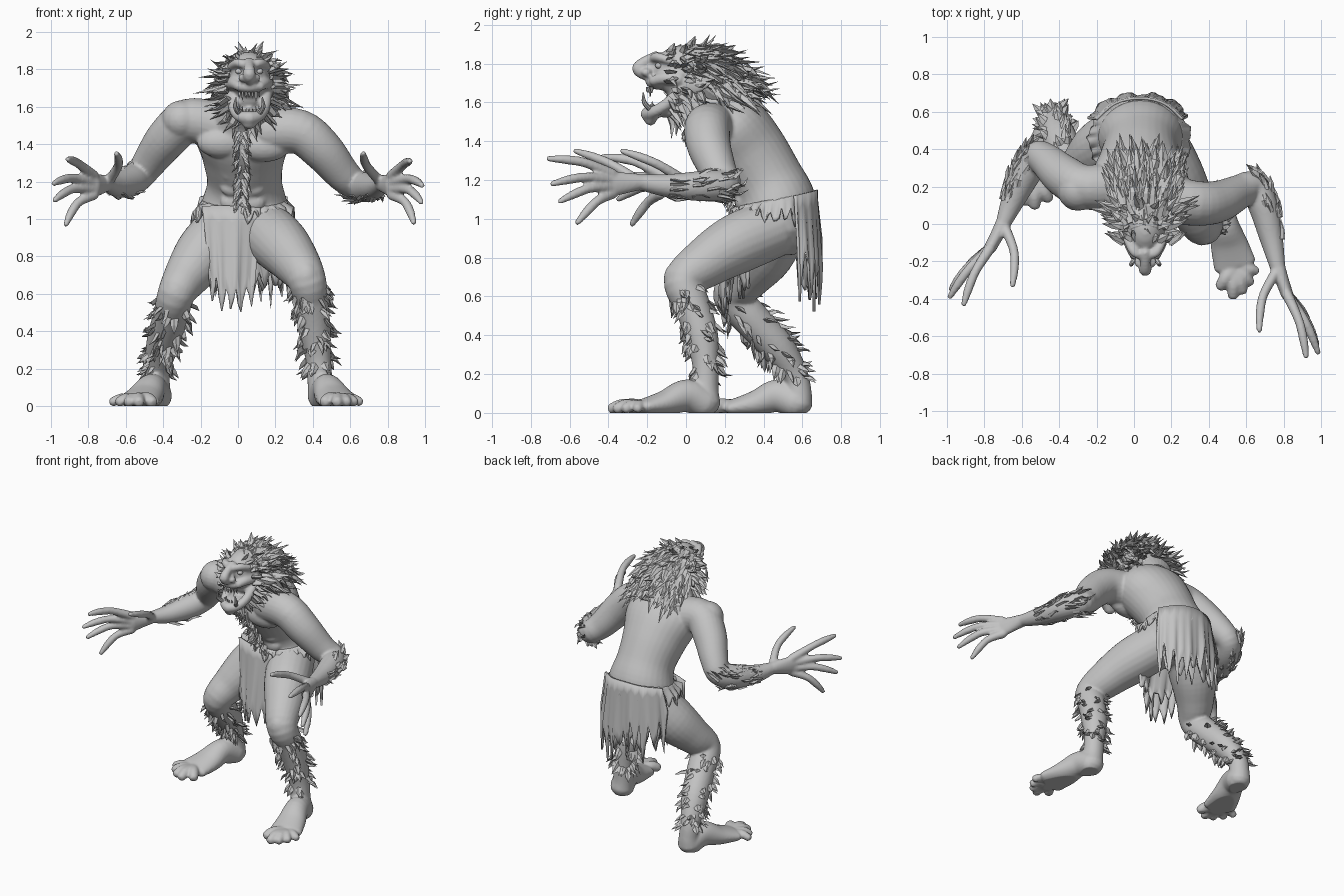
import bpy, bmesh, math, random
from mathutils import Vector, Matrix

random.seed(4)
if "Cube" in bpy.data.objects:
    bpy.data.objects.remove(bpy.data.objects["Cube"], do_unlink=True)

X, Z = Vector((1, 0, 0)), Vector((0, 0, 1))
grey = bpy.data.materials.new("clay grey")
grey.use_nodes = True
grey.diffuse_color = (0.55, 0.55, 0.55, 1)
grey.node_tree.nodes["Principled BSDF"].inputs["Base Color"].default_value = grey.diffuse_color


def finish(bm, name):
    bmesh.ops.recalc_face_normals(bm, faces=bm.faces[:])
    me = bpy.data.meshes.new(name)
    bm.to_mesh(me)
    bm.free()
    me.materials.append(grey)
    ob = bpy.data.objects.new(name, me)
    bpy.context.collection.objects.link(ob)
    return ob


def spline(points, steps=5):
    """Smooth curve through points of any dimension."""
    p = [Vector(q) for q in points]
    p = [p[0]] + p + [p[-1]]
    out = []
    for i in range(1, len(p) - 2):
        a, b, c, d = p[i - 1:i + 3]
        for k in range(steps):
            t = k / steps
            out.append((b * 2 + (c - a) * t + (a * 2 - b * 5 + c * 4 - d) * t * t
                        + (b * 3 - a - c * 3 + d) * t ** 3) * 0.5)
    return out + [p[-1]]


def loft(bm, points, ref=X, sides=24):
    """Rounded tube through (x, y, z, radius[, second radius]); returns its frames."""
    pts = spline([q if len(q) == 5 else (*q, q[3]) for q in points])
    pos = [Vector(q[:3]) for q in pts]
    frames = []
    for i, q in enumerate(pts):
        t = (pos[min(i + 1, len(pos) - 1)] - pos[max(i - 1, 0)]).normalized()
        s = (ref - t * ref.dot(t)).normalized()
        frames.append((pos[i], t, s, t.cross(s), q[3], q[4]))

    def cap(f, sign):
        c, t, s, u, a, b = f
        return [(c + t * sign * min(a, b) * k, t, s, u, a * m, b * m) for k, m in ((.4, .85), (.7, .5))]
    rows = cap(frames[0], -1)[::-1] + frames + cap(frames[-1], 1)
    rings = []
    for c, t, s, u, a, b in rows:
        rings.append([bm.verts.new(c + s * a * math.cos(k * math.tau / sides)
                                   + u * b * math.sin(k * math.tau / sides)) for k in range(sides)])
    for r0, r1 in zip(rings, rings[1:]):
        for k in range(sides):
            j = (k + 1) % sides
            bm.faces.new((r0[k], r0[j], r1[j], r1[k]))
    bm.faces.new(rings[0][::-1])
    bm.faces.new(rings[-1])
    return frames


def ball(bm, c, r):
    bmesh.ops.create_uvsphere(bm, u_segments=20, v_segments=12, radius=1,
                              matrix=Matrix.LocRotScale(Vector(c), None, Vector(r)))


def tuft(bm, root, d, length, w):
    """Flat curved spike of hair."""
    d = d.normalized()
    s = d.cross(Vector([random.uniform(-.5, .5) for _ in "xy"] + [1])).normalized()
    u = d.cross(s)
    bend = u * length * random.uniform(-.2, .2)
    rings = []
    for t, m in ((-.15, 1), (.45, .8)):
        c = root + d * length * t + bend * t
        rings.append([bm.verts.new(c + v * w * m) for v in (s, u * .5, -s, -u * .5)])
    tip = bm.verts.new(root + d * length - bend)
    for k in range(4):
        j = (k + 1) % 4
        bm.faces.new((rings[0][k], rings[0][j], rings[1][j], rings[1][k]))
        bm.faces.new((rings[1][k], rings[1][j], tip))
    bm.faces.new(rings[0][::-1])


def fur(bm, frames, count, length, w, out, along, keep):
    """Scatter tufts over a tube, leaning along it."""
    while count:
        c, t, s, u, a, b = random.choice(frames)
        g = random.uniform(0, math.tau)
        n = s * math.cos(g) + u * math.sin(g)
        if keep(n):
            root = c + s * a * math.cos(g) * .95 + u * b * math.sin(g) * .95
            jit = Vector([random.uniform(-.2, .2) for _ in "xyz"])
            tuft(bm, root, n * out + t * along + jit, length * random.uniform(.7, 1.25), w)
            count -= 1


# Torso, neck and chest muscles
body = bmesh.new()
loft(body, [(.03, .47, .95, .24, .19), (.035, .465, 1.08, .23, .205), (.035, .415, 1.2, .2, .19),
            (.03, .33, 1.33, .22, .2), (.03, .23, 1.46, .26, .2), (.03, .14, 1.56, .19, .15),
            (.05, .03, 1.62, .1, .1), (.06, -.02, 1.68, .09, .09)], sides=32)
for c in ((-.08, .12, 1.41), (.14, .1, 1.39)):
    ball(body, c, (.14, .075, .085))
for z, y in ((1.09, .285), (1.17, .255), (1.25, .205)):
    for x in (-.03, .08):
        ball(body, (x, y, z), (.065, .035, .05))

# Arms
arm_r = loft(body, [(-.12, .2, 1.5, .13), (-.27, .2, 1.525, .118), (-.38, .26, 1.43, .112),
                    (-.47, .34, 1.31, .092), (-.52, .36, 1.24, .08), (-.58, .27, 1.2, .083),
                    (-.65, .12, 1.18, .062), (-.7, 0, 1.19, .04)], Z)
arm_l = loft(body, [(.16, .14, 1.47, .13), (.33, .11, 1.465, .12), (.45, .12, 1.37, .112),
                    (.56, .17, 1.24, .093), (.635, .2, 1.18, .08), (.69, .1, 1.17, .08),
                    (.735, -.08, 1.17, .062), (.77, -.24, 1.19, .04)], Z)
ball(body, (-.3, .18, 1.53), (.11, .11, .105))
ball(body, (.36, .1, 1.46), (.105, .11, .105))


def hand(wrist, palm, thumb, tips):
    wrist, palm = Vector(wrist), Vector(palm)
    loft(body, [(*wrist, .042), (*wrist.lerp(palm, .5), .054, .036), (*palm, .068, .033)], Z)
    for i, tip in enumerate([thumb] + tips):
        tip = Vector(tip)
        base = wrist if i == 0 else palm + Z * (.05 - .033 * (i - 1))
        bow = X * math.copysign(.02, wrist.x) + Z * .025
        if i == 0:
            bow = Z * .02 - X * math.copysign(.035, wrist.x)
        loft(body, [(*base, .03), (*(base.lerp(tip, .4) + bow), .025),
                    (*(base.lerp(tip, .72) + bow * .7), .024), (*tip, .015)], Z, 10)


hand((-.7, 0, 1.19), (-.77, -.13, 1.18), (-.65, -.33, 1.35),
     [(-.91, -.43, 1.32), (-.985, -.39, 1.19), (-.98, -.35, 1.1), (-.92, -.28, .97)])
hand((.77, -.24, 1.19), (.82, -.38, 1.18), (.67, -.57, 1.35),
     [(.92, -.71, 1.31), (.985, -.69, 1.18), (.98, -.65, 1.09), (.94, -.56, .98)])

# Legs
leg_l = loft(body, [(.13, .44, .95, .155), (.22, .26, .87, .155), (.3, .11, .78, .132), (.365, -.01, .68, .105),
                    (.39, .03, .56, .092), (.41, .08, .4, .086), (.43, .1, .25, .068),
                    (.44, .1, .12, .068), (.45, .1, .05, .078)])
leg_r = loft(body, [(-.07, .47, .95, .155), (-.18, .4, .82, .155), (-.27, .31, .7, .125), (-.33, .24, .6, .1),
                    (-.36, .34, .48, .095), (-.4, .47, .34, .09), (-.43, .56, .2, .068),
                    (-.43, .58, .1, .068), (-.43, .575, .05, .078)])
ball(body, (.365, -.05, .69), (.07, .065, .085))
ball(body, (-.33, .2, .61), (.07, .06, .085))


def foot(heel, mid, toes):
    heel, mid = Vector(heel), Vector(mid)
    loft(body, [(*heel, .08), (*(heel.lerp(mid, .3) + Z * .045), .08, .085),
                (*(heel.lerp(mid, .65) + Z * .015), .1, .066), (*mid, .115, .045)])
    for i, (x, y) in enumerate(toes):
        tip = Vector((x, y, .022))
        r = .038 - .002 * i
        base = mid.lerp(tip, .1)
        loft(body, [(*base, r * 1.1), (*(base.lerp(tip, .6) + Z * .014), r), (*tip, r * .85)], X, 10)


foot((.45, .1, .05), (.54, -.22, .028), [(.465, -.33), (.53, -.38), (.58, -.355), (.62, -.31), (.65, -.25)])
foot((-.43, .57, .05), (-.535, .25, .028), [(-.46, .14), (-.53, .1), (-.585, .12), (-.635, .17), (-.67, .23)])

# Head: skull, muzzle, hooked nose, brow, open jaw, ears
ball(body, (.06, -.02, 1.76), (.11, .15, .135))
ball(body, (.06, -.13, 1.705), (.075, .08, .04))
ball(body, (.06, -.15, 1.775), (.035, .07, .055))
ball(body, (.06, -.08, 1.555), (.065, .1, .035))
loft(body, [(.06, -.15, 1.835, .03), (.06, -.21, 1.81, .028), (.06, -.245, 1.775, .034), (.06, -.215, 1.745, .03)])
for s in (-1, 1):
    h = lambda x, y, z, *r: (.06 + s * x, y, z, *r)
    loft(body, [h(.015, -.17, 1.82, .022), h(.06, -.15, 1.835, .024), h(.1, -.08, 1.815, .02)], Z)
    loft(body, [h(.1, -.03, 1.72, .035), h(.08, -.11, 1.725, .032), h(.055, -.17, 1.71, .025)], Z)
    loft(body, [h(.09, 0, 1.68, .035), h(.08, -.1, 1.59, .03), h(.05, -.17, 1.55, .03), h(0, -.2, 1.54, .036)], Z)
    loft(body, [h(.04, -.165, 1.545, .03), h(0, -.185, 1.51, .032)], Z)
    loft(body, [h(.1, -.01, 1.69, .042, .02), h(.15, .05, 1.68, .04, .016), h(.22, .13, 1.7, .008, .006)], Z)
    ball(body, h(.037, -.205, 1.755), (.022, .026, .022))

# Fuse all the flesh into one smooth skin with flat soles
ob = finish(body, "body")
rm = ob.modifiers.new("fuse", "REMESH")
rm.mode, rm.voxel_size = "VOXEL", .0095
sm = ob.modifiers.new("soften", "SMOOTH")
sm.factor, sm.iterations = .5, 3
skin = bpy.data.meshes.new_from_object(ob.evaluated_get(bpy.context.evaluated_depsgraph_get()))
ob.modifiers.clear()
ob.data = skin
for v in skin.vertices:
    v.co.z = max(v.co.z, 0)
for p in skin.polygons:
    p.use_smooth = True
if not skin.materials:
    skin.materials.append(grey)

# Eyes, teeth and tusks
eyes, teeth = bmesh.new(), bmesh.new()
for s in (-1, 1):
    ball(eyes, (.06 + s * .055, -.14, 1.79), (.019, .019, .016))
    loft(teeth, [(.06 + s * .05, -.18, 1.56, .014), (.06 + s * .075, -.215, 1.6, .012),
                 (.06 + s * .07, -.22, 1.65, .003)], X, 8)
for k in range(-3, 4):
    x, y = .06 + k * .018, -.2 + abs(k) * .008
    size = .05 if abs(k) == 2 else .03
    tuft(teeth, Vector((x, y, 1.675)), -Z, size, .009)
    tuft(teeth, Vector((x, y + .01, 1.57)), Z, size * .8, .008)
finish(eyes, "eyes")
finish(teeth, "teeth_and_tusks")

# Mane over the crown and nape, with a ruff round the face
mane = bmesh.new()
core = loft(mane, [(.06, -.01, 1.815, .1, .085), (.06, .09, 1.76, .145, .13), (.06, .18, 1.69, .16, .13),
                   (.06, .27, 1.62, .15, .095)])
fur(mane, core, 190, .16, .03, .36, .9, lambda n: n.z > -.35)
for y, count, length in ((-.07, 34, .1), (.0, 36, .13), (.07, 34, .17)):
    for k in range(count):
        g = k * math.tau / count + random.uniform(-.1, .1)
        sag = 1 - .25 * math.sin(g)
        root = Vector((.065 + .135 * math.cos(g), y + random.uniform(-.02, .02), 1.7 + .16 * math.sin(g)))
        lean = Vector((math.cos(g), random.uniform(.1, .6), math.sin(g) * .6 - .2))
        tuft(mane, root, lean, length * sag * random.uniform(.6, 1.1), .026)
finish(mane, "mane")

# Strip of chest hair
chest = bmesh.new()
for c in spline([(.02, .0, 1.46), (.02, .05, 1.38), (.02, .12, 1.28), (.02, .19, 1.17), (.02, .24, 1.08)], 6):
    for x in (-.018, .018):
        tuft(chest, c + X * (x + random.uniform(-.01, .01)), Vector((x * 20, -.35, -.8)), .065, .017)
finish(chest, "chest_hair")

# Fur on the shins and forearms
limbs = bmesh.new()
for leg in (leg_l[18:33], leg_r[17:32]):
    fur(limbs, leg, 85, .07, .023, .55, .55, lambda n: n.y > -.97)
fur(limbs, arm_l[20:31], 45, .085, .018, .22, -.9, lambda n: n.x > .1 or n.z < -.5)
fur(limbs, arm_r[20:31], 45, .085, .018, .22, -.9, lambda n: n.x < -.1 or n.z < -.5)
finish(limbs, "limb_fur")


def cloth(name, top, bottom, ragged):
    """Tattered hanging sheet between two curves, torn into broad tongues."""
    bm = bmesh.new()
    hi, lo = spline(top, 10), spline(bottom, 10)
    cols = []
    for i, (a, b) in enumerate(zip(hi, lo)):
        end = b + Z * ragged * (abs(i % 4 - 2) * .5 - .3 + random.uniform(-.3, .3))
        fold = (b - a).cross(hi[min(i + 1, len(hi) - 1)] - hi[max(i - 1, 0)]).normalized()
        wave = .009 * math.sin(i * .7) + .004 * math.sin(i * 1.7 + 1)
        cols.append([bm.verts.new(a.lerp(end, k / 6) + fold * wave * k / 6) for k in range(7)])
    for c0, c1 in zip(cols, cols[1:]):
        for k in range(6):
            bm.faces.new((c0[k], c1[k], c1[k + 1], c0[k + 1])).smooth = True
    ob = finish(bm, name)
    mod = ob.modifiers.new("thickness", "SOLIDIFY")
    mod.thickness, mod.offset = .014, 0


# Waist wrap and hanging loincloth flaps
ring = [(math.sin(k * math.tau / 10), -math.cos(k * math.tau / 10)) for k in range(11)]
cloth("waist_wrap", [(.035 + .217 * x, .46 + .197 * y, 1.1 + .04 * y) for x, y in ring],
      [(.03 + .27 * x, .45 + .22 * y, 1.0) for x, y in ring], .07)
cloth("front_flap", [(-.19, .29, 1.07), (-.03, .235, 1.07), (.12, .27, 1.06)],
      [(-.15, .24, .63), (-.04, .18, .54), (.09, .22, .6)], .1)
cloth("inner_flap", [(-.12, .3, 1), (.03, .28, 1), (.16, .3, 1)],
      [(-.08, .3, .66), (.08, .28, .62), (.22, .33, .66)], .1)
cloth("back_flap", [(-.2, .56, 1.12), (-.1, .645, 1.14), (.03, .672, 1.15), (.16, .645, 1.14), (.26, .56, 1.12)],
      [(-.25, .57, .78), (-.12, .67, .69), (.03, .69, .7), (.18, .67, .64), (.29, .58, .7)], .2)
cloth("back_flap_under", [(-.18, .56, 1.05), (.03, .62, 1.05), (.24, .56, 1.05)],
      [(-.2, .58, .72), (.03, .64, .66), (.25, .61, .64)], .14)
